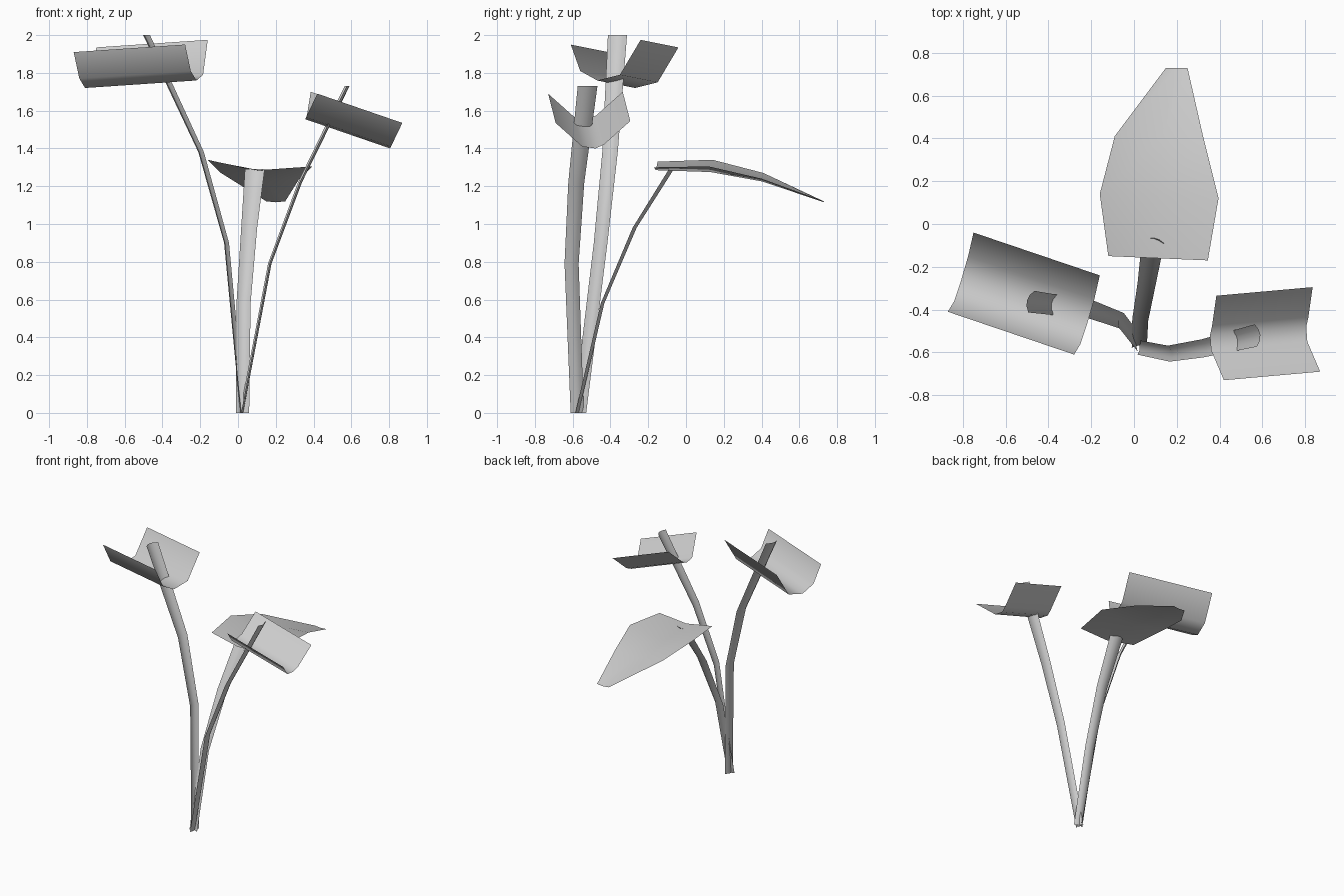
import bpy
import bmesh
from math import radians
from mathutils import Vector

cube = bpy.data.objects.get("Cube")
if cube:
    bpy.data.objects.remove(cube, do_unlink=True)

GREY = (0.6, 0.6, 0.6, 1.0)
mat = bpy.data.materials.new("plain grey")
mat.use_nodes = True
mat.diffuse_color = GREY
mat.node_tree.nodes["Principled BSDF"].inputs["Base Color"].default_value = GREY


def sheet(name, rows):
    """Skin a thin open surface through equal rows of points."""
    bm = bmesh.new()
    grid = [[bm.verts.new(p) for p in row] for row in rows]
    for a, b in zip(grid, grid[1:]):
        for i in range(len(a) - 1):
            bm.faces.new((a[i], a[i + 1], b[i + 1], b[i]))
    bmesh.ops.recalc_face_normals(bm, faces=bm.faces)
    mesh = bpy.data.meshes.new(name)
    bm.to_mesh(mesh)
    bm.free()
    mesh.materials.append(mat)
    obj = bpy.data.objects.new(name, mesh)
    bpy.context.collection.objects.link(obj)
    bpy.ops.object.select_all(action="DESELECT")
    obj.select_set(True)
    bpy.context.view_layer.objects.active = obj
    bpy.ops.object.shade_smooth_by_angle(angle=radians(50))
    return obj


def stem(name, path, across, outward):
    """Channel-shaped stalk that widens upward and bulges outward."""
    across, outward = Vector(across).normalized(), Vector(outward).normalized()
    rows = []
    for centre, width in zip(path, (0.07, 0.075, 0.085, 0.105)):
        c = Vector(centre)
        rows.append([c + across * width * t + outward * width * (0.1 - 0.8 * t * t)
                     for t in (-0.5, -0.25, 0, 0.25, 0.5)])
    sheet(name, rows)


def curled_leaf(name, profile, length):
    """Rolled leaf: an open curved profile swept straight."""
    start = [Vector(p) for p in profile]
    sheet(name, [start, [p + Vector(length) for p in start]])


# Three stalks fanning out from one foot
stem("right_stem", [(0.02, -0.56, 0), (-0.065, -0.45, 0.9),
                    (-0.2, -0.4, 1.38), (-0.49, -0.36, 2)], (0.28, 1, 0), (-1, 0.28, 0))
stem("left_stem", [(0.02, -0.575, 0), (0.17, -0.605, 0.79),
                   (0.33, -0.58, 1.22), (0.58, -0.52, 1.73)], (-0.1, 1, 0), (1, 0.1, 0))
stem("back_stem", [(0.025, -0.575, 0), (0.03, -0.44, 0.58),
                   (0.06, -0.27, 0.98), (0.09, -0.075, 1.29)], (1, -0.1, 0), (0.1, 1, 0))

# Rolled leaves on the two tall stalks
curled_leaf("right_leaf", [(-0.87, -0.41, 1.91), (-0.84, -0.36, 1.77), (-0.81, -0.27, 1.72),
                           (-0.775, -0.15, 1.75), (-0.75, -0.04, 1.935)], (0.59, -0.2, 0.04))
curled_leaf("left_leaf", [(0.42, -0.73, 1.69), (0.36, -0.59, 1.565), (0.355, -0.52, 1.555),
                          (0.365, -0.475, 1.575), (0.385, -0.335, 1.7)], (0.45, 0.04, -0.155))

# Broad drooping leaf with a shallow fold along the middle
sheet("back_leaf", [
    [(-0.12, -0.15, 1.33), (0.11, -0.16, 1.285), (0.345, -0.17, 1.3)],
    [(-0.16, 0.14, 1.34), (0.12, 0.13, 1.275), (0.395, 0.12, 1.305)],
    [(-0.09, 0.41, 1.27), (0.13, 0.405, 1.225), (0.325, 0.4, 1.24)],
    [(0.15, 0.73, 1.12), (0.2, 0.73, 1.115), (0.25, 0.73, 1.12)],
])
